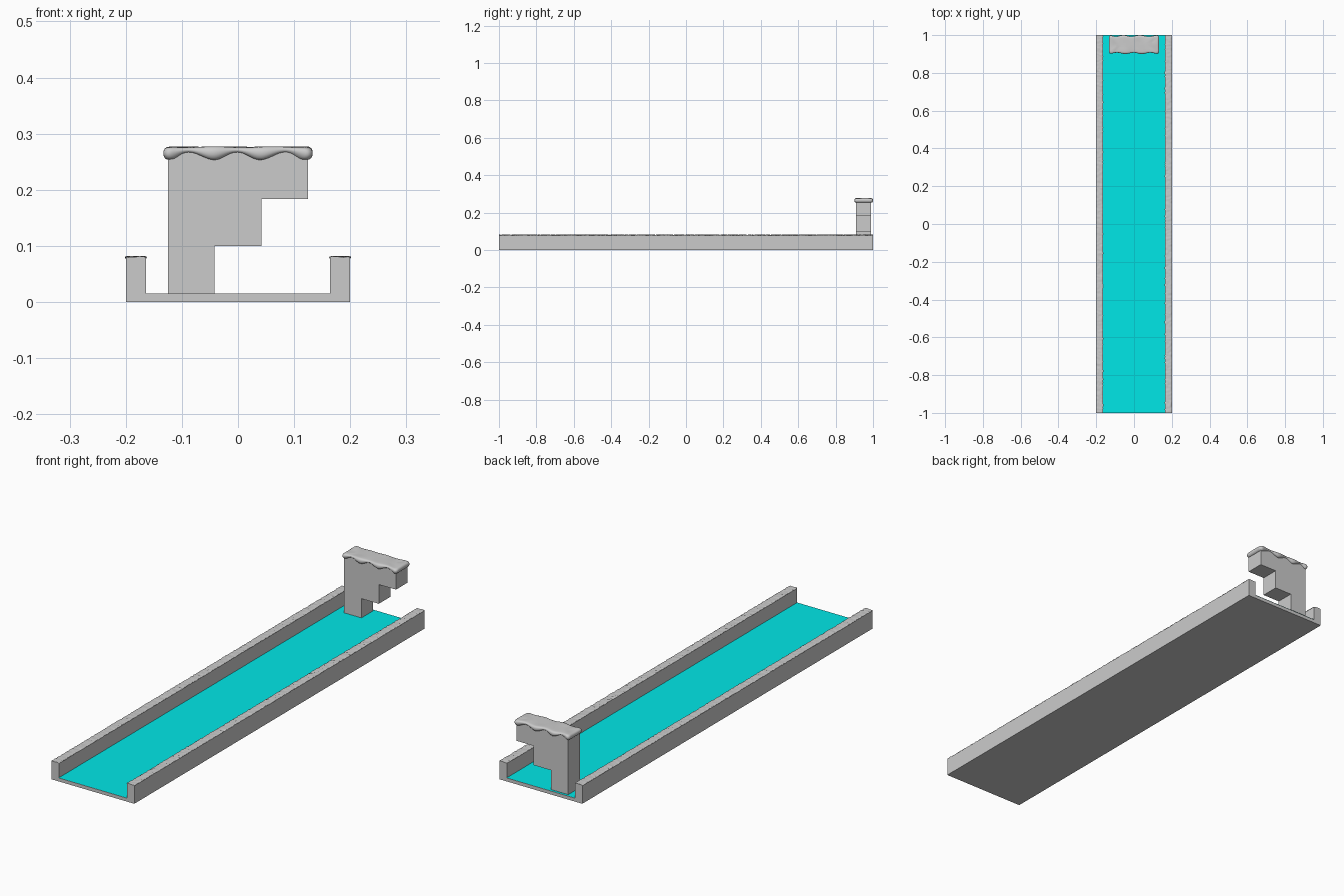
import bpy, bmesh, math, random

if "Cube" in bpy.data.objects:
    bpy.data.objects.remove(bpy.data.objects["Cube"])

random.seed(4)


def make_object(name, verts, faces, smooth=None):
    mesh = bpy.data.meshes.new(name)
    mesh.from_pydata(verts, [], faces)
    bm = bmesh.new()
    bm.from_mesh(mesh)
    bmesh.ops.recalc_face_normals(bm, faces=bm.faces)
    bm.to_mesh(mesh)
    bm.free()
    ob = bpy.data.objects.new(name, mesh)
    bpy.context.collection.objects.link(ob)
    if smooth:
        bpy.ops.object.select_all(action='DESELECT')
        ob.select_set(True)
        bpy.context.view_layer.objects.active = ob
        bpy.ops.object.shade_smooth_by_angle(angle=math.radians(smooth))
    return ob


def extrude_profile(name, profile, y0, y1):
    # Front (x, z) outline pushed along y
    n = len(profile)
    verts = [(x, y, z) for y in (y0, y1) for x, z in profile]
    faces = [tuple(range(n)), tuple(range(n, 2 * n))]
    faces += [(i, (i + 1) % n, n + (i + 1) % n, n + i) for i in range(n)]
    return make_object(name, verts, faces)


# Channel: thin floor with two low side walls
W, IN, FLOOR, TOP = 0.2, 0.164, 0.015, 0.078
extrude_profile("channel", [(-W, 0), (W, 0), (W, TOP), (IN, TOP), (IN, FLOOR),
                            (-IN, FLOOR), (-IN, TOP), (-W, TOP)], -1, 1)

# Coloured floor surface
floor = make_object("floor_surface", [(-IN, -1, 0.016), (IN, -1, 0.016),
                                      (IN, 1, 0.016), (-IN, 1, 0.016)], [(0, 1, 2, 3)])
mat = bpy.data.materials.new("turquoise")
mat.diffuse_color = (0.0, 0.8, 0.8, 1)
mat.use_nodes = True
mat.node_tree.nodes["Principled BSDF"].inputs["Base Color"].default_value = mat.diffuse_color
floor.data.materials.append(mat)

# Stepped block, each level overhanging further right
extrude_profile("stepped_block", [(-0.125, FLOOR), (-0.042, FLOOR), (-0.042, 0.1),
                                  (0.042, 0.1), (0.042, 0.184), (0.125, 0.184),
                                  (0.125, 0.268), (-0.125, 0.268)], 0.91, 0.99)


# Rough crust along the top of each wall
def wall_crust(name, sign):
    rows, section = 330, [(0.1645, 0.0775), (0.1632, 0.0795), (0.168, 0.081), (0.175, 0.081),
                          (0.182, 0.081), (0.189, 0.081), (0.196, 0.081),
                          (0.2005, 0.0795), (0.1995, 0.0775)]
    n, verts = len(section), []
    for r in range(rows + 1):
        y = -1 + 2 * r / rows
        for i, (x, z) in enumerate(section):
            rough = 0 if i in (0, n - 1) else 1
            verts.append((sign * (x + rough * random.uniform(-0.0006, 0.0006)), y,
                          z + rough * random.uniform(-0.0016, 0.0014)))
    faces = [(r * n + i, r * n + (i + 1) % n, (r + 1) * n + (i + 1) % n, (r + 1) * n + i)
             for r in range(rows) for i in range(n)]
    faces += [tuple(range(n)), tuple(range(rows * n, rows * n + n))]
    make_object(name, verts, faces, 60)


wall_crust("left_wall_crust", -1)
wall_crust("right_wall_crust", 1)


# Snow cap: rounded outline lofted through rings, with drips on the rim
def rounded_outline(a, b, r, long_n, short_n, arc_n):
    pts = []
    corners = [(a - r, b - r), (r - a, b - r), (r - a, r - b), (a - r, r - b)]
    for k, (cx, cy) in enumerate(corners):
        arc = [(cx + r * math.cos(t), cy + r * math.sin(t))
               for t in (math.pi / 2 * (k + j / arc_n) for j in range(arc_n + 1))]
        pts += arc
        nx, ny = corners[(k + 1) % 4]
        steps = long_n if k % 2 == 0 else short_n
        ex, ey = arc[-1]
        for j in range(1, steps):
            pts.append((ex + (nx - cx) * j / steps, ey + (ny - cy) * j / steps))
    return pts


outline = rounded_outline(0.125, 0.042, 0.012, 56, 14, 5)
# (inset from rim, height from -1 bottom to 1 top)
rings = [(0.036, 1), (0.024, 1), (0.012, 1), (0.006, 0.93), (0.002, 0.7), (0, 0.3),
         (0, -0.2), (0.002, -0.65), (0.006, -0.92), (0.011, -1), (0.02, -0.8)]
verts, faces = [], []
n = len(outline)
for inset, h in rings:
    for x, y in outline:
        drip = 0.5 + 0.5 * math.cos(math.tau * (x - 0.04) / 0.083 + (0.9 if y > 0 else 0) * (1 - (x / 0.125) ** 2))
        # Shrink towards the spine, swell at the drips
        sx = (0.125 + 0.008 - inset) / 0.125
        sy = (0.042 + 0.001 + 0.007 * drip - inset) / 0.042
        bottom = 0.2655 - 0.0125 * drip
        top = 0.2765 + 0.001 * math.sin(60 * x + 50 * y)
        z = (top + bottom) / 2 + h * (top - bottom) / 2
        verts.append((x * sx, 0.95 + y * sy, z))
for r in range(len(rings) - 1):
    for i in range(n):
        j = (i + 1) % n
        faces.append((r * n + i, r * n + j, (r + 1) * n + j, (r + 1) * n + i))
faces += [tuple(range(n)), tuple(range((len(rings) - 1) * n, len(rings) * n))]
make_object("snow_cap", verts, faces, 60)
